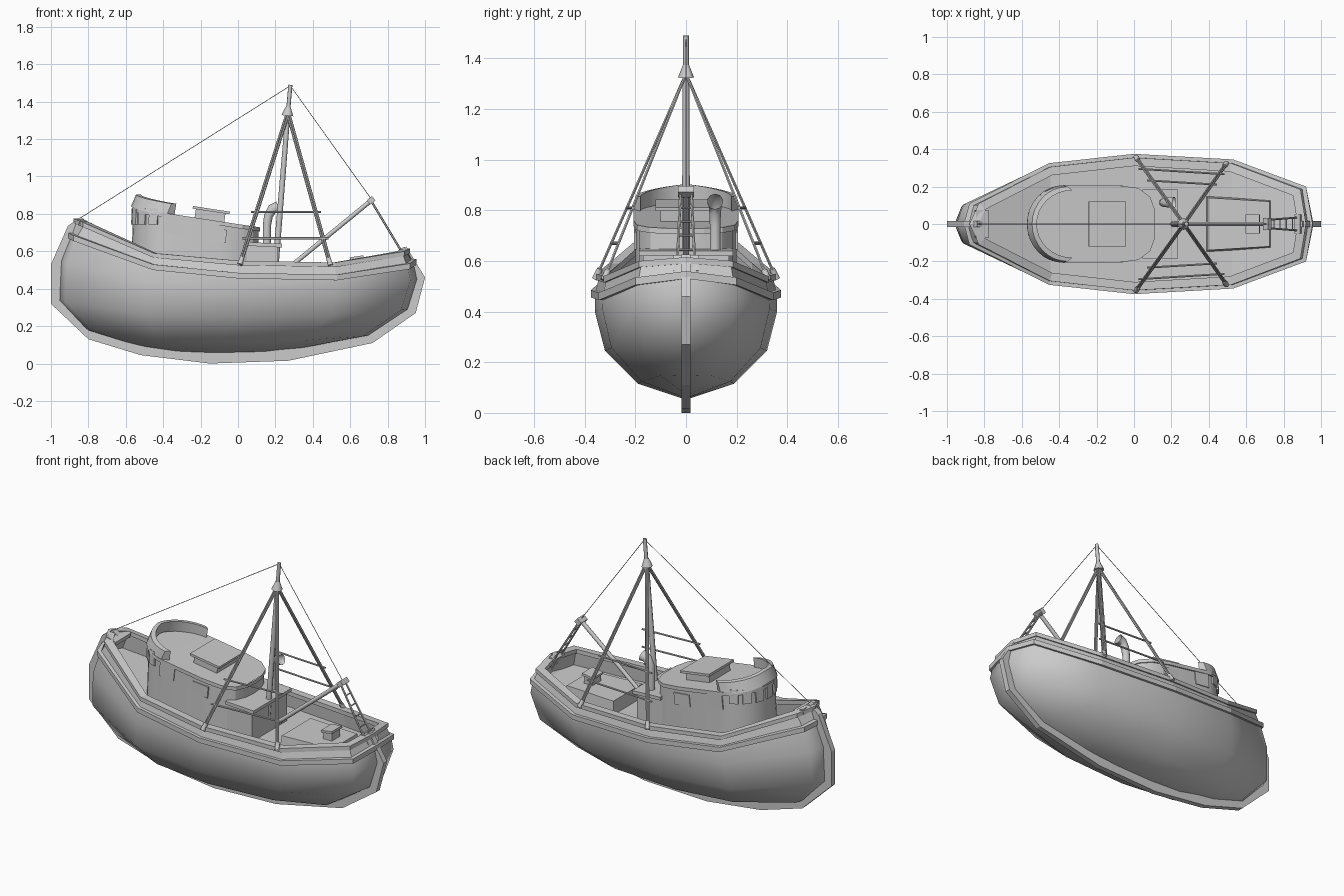
import bpy, bmesh, math
from mathutils import Vector

if "Cube" in bpy.data.objects:
    bpy.data.objects.remove(bpy.data.objects["Cube"])

# ---------- helpers ----------
def finish(name, bm, smooth=None):
    bmesh.ops.remove_doubles(bm, verts=bm.verts, dist=0.0005)
    bmesh.ops.recalc_face_normals(bm, faces=bm.faces)
    me = bpy.data.meshes.new(name)
    bm.to_mesh(me)
    bm.free()
    ob = bpy.data.objects.new(name, me)
    bpy.context.collection.objects.link(ob)
    if smooth:
        bpy.ops.object.select_all(action='DESELECT')
        ob.select_set(True)
        bpy.context.view_layer.objects.active = ob
        bpy.ops.object.shade_smooth_by_angle(angle=math.radians(smooth))
    return ob

def loft(name, rows, along=True, cross=True, caps=False, smooth=None, ends=False):
    """Skin rows of points; along closes each row, cross joins last row to first."""
    bm = bmesh.new()
    v = [[bm.verts.new(p) for p in r] for r in rows]
    n, m = len(v), len(v[0])
    for j in range(n if cross else n - 1):
        for i in range(m if along else m - 1):
            a, b, k = v[j], v[(j + 1) % n], (i + 1) % m
            bm.faces.new((a[i], a[k], b[k], b[i]))
    if caps:
        for i in (0, m - 1):
            bm.faces.new([r[i] for r in v])
    if ends:  # cap first and last rows with port-to-starboard strips
        for r in (v[0], v[-1]):
            for i in range((m - 1) // 2):
                bm.faces.new(list(dict.fromkeys((r[i], r[i + 1], r[-i - 1], r[-i % m]))))
            
    return finish(name, bm, smooth)

def full(half):
    """Half outline, bow to stern with y=0 at both ends, to a full loop."""
    return list(half) + [(x, -y, z) for x, y, z in half[-2:0:-1]]

def off(loop, d, dz=0):
    out = []
    for i, p in enumerate(loop):
        a, b = Vector(loop[i - 1][:2]), Vector(loop[(i + 1) % len(loop)][:2])
        q = Vector(p[:2])
        t1, t2 = (q - a).normalized(), (b - q).normalized()
        n1, n2 = Vector((-t1.y, t1.x)), Vector((-t2.y, t2.x))
        n = (n1 + n2).normalized()
        q = q + n * d / max(n.dot(n1), 0.5)
        out.append((q.x, q.y, p[2] + dz))
    return out

def rod(name, a, b, r, r2=None, sides=8):
    a, b = Vector(a), Vector(b)
    d = b - a
    bm = bmesh.new()
    bmesh.ops.create_cone(bm, cap_ends=True, segments=sides, radius1=r,
                          radius2=r if r2 is None else r2, depth=d.length)
    ob = finish(name, bm, 50)
    ob.location = (a + b) / 2
    ob.rotation_euler = d.to_track_quat('Z', 'Y').to_euler()
    return ob

def box(name, c, s, rot=(0, 0, 0)):
    bm = bmesh.new()
    bmesh.ops.create_cube(bm, size=1)
    bmesh.ops.scale(bm, vec=s, verts=bm.verts)
    ob = finish(name, bm)
    ob.location, ob.rotation_euler = c, rot
    return ob

# ---------- hull ----------
rub = full([(-.91, 0, .70), (-.88, .11, .685), (-.455, .325, .53), (0, .375, .485),
            (.53, .345, .475), (.92, .2, .535), (.955, 0, .56)])
rail = full([(-.88, 0, .775), (-.83, .11, .755), (-.45, .305, .59), (0, .355, .55),
             (.52, .325, .54), (.89, .185, .60), (.92, 0, .615)])
U = [0, .02, .25, .49, .775, .98, 1]
F = [0, .29, .87, 1, .92, .53, 0]
S = [1, .95, .45, 0, .5, .95, 1]
# bow x, bow z, stern x, stern z, half beam, middle z
levels = [(-.95, .55, .96, .45, .36, .40), (-.96, .34, .91, .29, .32, .245),
          (-.81, .18, .70, .15, .19, .115), (-.52, .09, .30, .075, 0, .052)]
rows = [off(rub, -.015, -.015)]
for xb, zb, xs, zs, w, zm in levels:
    rows.append(full([(xb + (xs - xb) * u, w * f, zm + ((zb if i < 3 else zs) - zm) * s * s)
                      for i, (u, f, s) in enumerate(zip(U, F, S))]))
loft("hull", rows, cross=False, smooth=60)

# keel with stem and stern post
outer = [(-.84, .785), (-.91, .735), (-1, .53), (-1, .32), (-.8, .13), (-.52, .045), (-.15, 0),
         (.27, .015), (.72, .11), (.95, .27), (1, .46), (.90, .625)]
inner = [(-.81, .76), (-.86, .70), (-.93, .54), (-.94, .35), (-.78, .2), (-.52, .11), (-.15, .075),
         (.25, .095), (.67, .17), (.89, .3), (.94, .45), (.86, .60)]
k = .017
loft("keel", [[(x, y, z) for x, z in line] for line, y in
              ((outer, k), (outer, -k), (inner, -k), (inner, k))], along=False, caps=True)

# rails, bulwark and deck
loft("rub_rail", [off(rub, 0), off(rub, 0, -.03), off(rub, -.03, -.03), off(rub, -.03)])
loft("bulwark", [off(rub, -.015, -.02), off(rail, -.012, -.01), off(rail, -.035, -.01),
                 off(rub, -.045, -.06)])
loft("cap_rail", [off(rail, 0), off(rail, 0, -.025), off(rail, -.045, -.025), off(rail, -.045)])
deck = off(rub, -.03, -.04)
bm = bmesh.new()
for i in range(6):
    pts = list(dict.fromkeys((deck[i], deck[i + 1], deck[-i - 1], deck[-i % 12])))
    bm.faces.new([bm.verts.new(p) for p in pts])
finish("deck", bm)
box("bow_knee", (-.815, 0, .745), (.07, .15, .03), (0, .3, 0))
box("stern_block", (.89, 0, .585), (.035, .1, .07), (0, -.5, 0))

# ---------- wheelhouse ----------
def roof_z(x):
    return .745 - .153 * x
arc = [(-.37 - .19 * math.cos(a), .2 * math.sin(a))
       for a in [math.radians(90 * i / 8) for i in range(9)]]
plan = arc + [(-.1, .2), (.02, .185), (.08, .14), (.105, .07), (.11, 0)]
wall = full([(x, y, roof_z(x) - .01) for x, y in plan])
base = full([(x - (.015 if x < -.3 else 0), y, .43) for x, y in plan])
loft("wheelhouse", [base, wall], cross=False, smooth=30)
loft("wheelhouse_roof", [off(wall, .008, -.012), off(wall, .008, .01)], cross=False, ends=True)

# raised visor around the front of the roof
half = arc[:9]
front = [(x, -y) for x, y in half[:0:-1]] + half
def visor_row(dx, sy, dz):
    return [(x + dx, y * sy, roof_z(x) + dz + .02 * (1 - abs(y) / .2)) for x, y in front]
loft("visor", [visor_row(-.012, 1.03, -.01), visor_row(.015, 1.0, .053),
               visor_row(.04, .9, .053), visor_row(.03, .9, -.01)],
     along=False, caps=True, smooth=30)

# windows and door
for s in (1, -1):
    box("side_window", (-.34, s * .2, .735), (.1, .01, .085), (0, .1, 0))
    box("side_window", (-.115, s * .2, .685), (.105, .01, .07), (0, .1, 0))
for d in (-66, -44, -22, 0, 22, 44, 66):
    a = math.radians(d)
    x, y = -.375 - .19 * math.cos(a), .2 * math.sin(a)
    box("front_window", (x, y, .785), (.01, .05, .085), (0, .04, -a))

# skylight on the roof
box("skylight", (-.15, 0, .787), (.16, .2, .06), (0, .152, 0))
box("skylight_lid", (-.143, 0, .82), (.2, .24, .014), (0, .152, 0))

# engine casing behind the wheelhouse
box("casing", (.13, 0, .53), (.17, .34, .2))
box("casing_top", (.14, 0, .635), (.19, .37, .02), (0, .05, 0))

# cowl vent
path = [(.155, .6, .022), (.155, .74, .022), (.163, .79, .024), (.182, .825, .027), (.215, .835, .032)]
rows = []
for i, (x, z, r) in enumerate(path):
    p, q = path[max(i - 1, 0)], path[min(i + 1, 4)]
    t = Vector((q[0] - p[0], q[1] - p[1])).normalized()
    rows.append([(x + r * math.cos(a) * t.y, .115 + r * math.sin(a), z - r * math.cos(a) * t.x)
                 for a in [math.tau * j / 10 for j in range(10)]])
loft("cowl_vent", rows, cross=False, smooth=50)

# ---------- cargo hatch ----------
def hatch(dx, y1, y2, z):
    return [(.385 + dx, y1, z), (.735 - dx, y2, z), (.735 - dx, -y2, z), (.385 + dx, -y1, z)]
bm = bmesh.new()
lo = [bm.verts.new(p) for p in hatch(0, .15, .13, .42)]
hi = [bm.verts.new(p) for p in hatch(.01, .14, .12, .515)]
bm.faces.new(hi)
for i in range(4):
    bm.faces.new((lo[i], lo[(i + 1) % 4], hi[(i + 1) % 4], hi[i]))
finish("cargo_hatch", bm)
box("hatch_vent", (.635, 0, .535), (.06, .08, .05))
box("hatch_vent_lid", (.635, 0, .566), (.075, .1, .014), (0, -.15, 0))

# ---------- mast and rigging ----------
top = (.267, 0, 1.34)
rod("mast", (.195, 0, .45), top, .017, .013)
rod("topmast", top, (.28, 0, 1.49), .011)
rod("mast_collar", (.264, 0, 1.325), (.269, 0, 1.375), .032, .012)
for s in (1, -1):
    feet = [Vector((.015, s * .35, .545)), Vector((.49, s * .318, .54))]
    for f in feet:
        d = Vector(top) - f
        for o in (-.006, .006):
            rod("shroud", f + Vector((o, 0, 0)), Vector(top) + Vector((o, 0, 0)), .006, sides=6)
        rod("shroud_foot", f - d * .02, f + d * .03, .015, .012)
    for z in (.67, .81):
        p = [f.lerp(Vector(top), (z - f.z) / (1.34 - f.z)) for f in feet]
        rod("ratline", p[0] + Vector((-.03, 0, 0)), p[1] + Vector((.03, 0, 0)), .006, sides=6)

# boom with its crutch
rod("boom", (.27, 0, .51), (.71, 0, .87), .012)
box("boom_head", (.712, 0, .873), (.035, .065, .03), (0, -.7, 0))
lad = [[Vector((.715, s * .022, .865)), Vector((.88, s * .035, .59))] for s in (1, -1)]
for a, b in lad:
    rod("crutch_leg", a, b, .006, sides=6)
for t in (.2, .4, .6, .8):
    rod("crutch_rung", lad[0][0].lerp(lad[0][1], t), lad[1][0].lerp(lad[1][1], t), .004, sides=6)

# stays
rod("forestay", (-.84, 0, .78), (.28, 0, 1.485), .002, sides=5)
rod("backstay", (.28, 0, 1.485), (.712, 0, .88), .002, sides=5)
